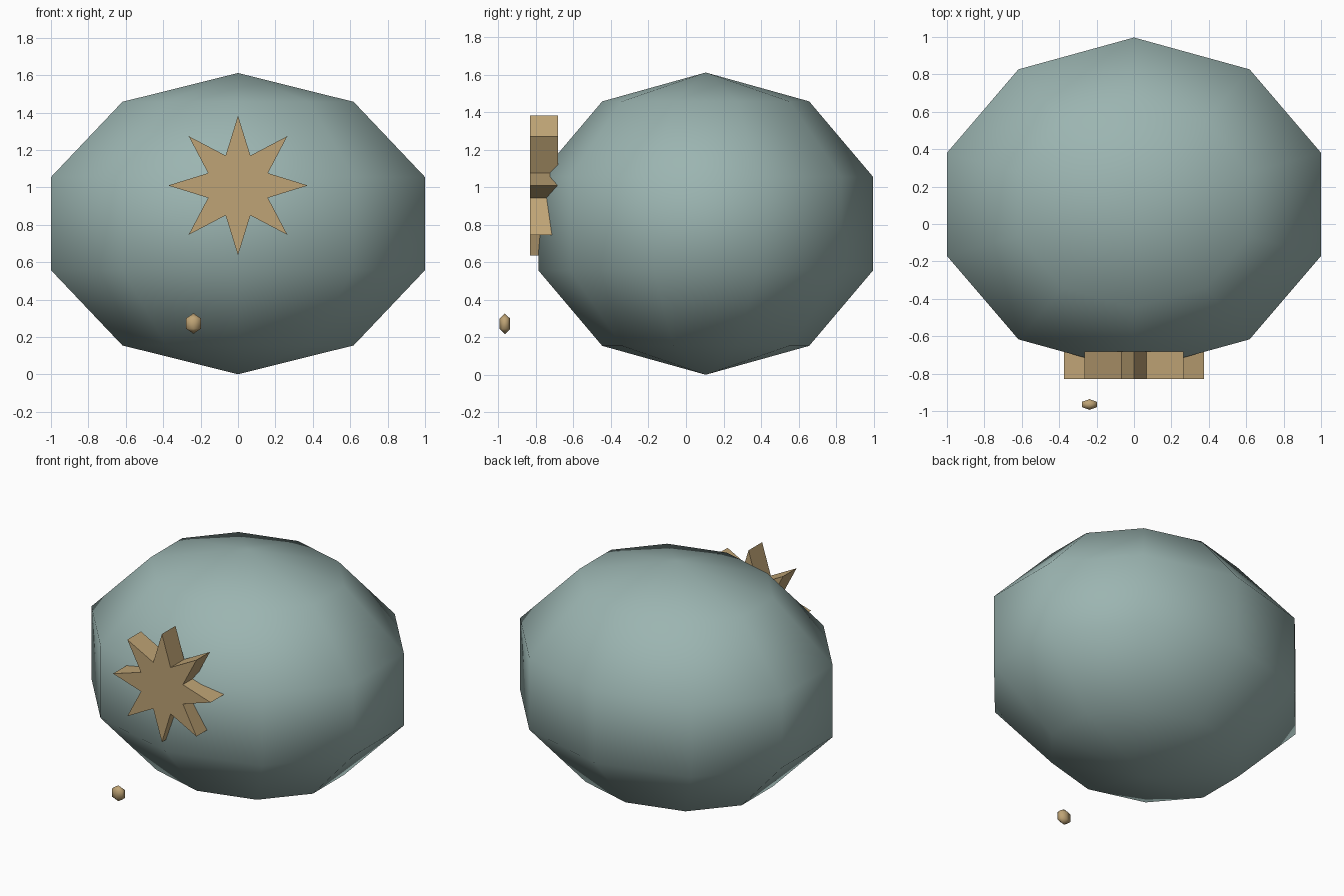
import bpy, bmesh, math
from mathutils import Matrix, Vector

if "Cube" in bpy.data.objects:
    bpy.data.objects.remove(bpy.data.objects["Cube"])


def material(name, rgb):
    m = bpy.data.materials.new(name)
    m.diffuse_color = (*rgb, 1)
    m.use_nodes = True
    m.node_tree.nodes["Principled BSDF"].inputs["Base Color"].default_value = m.diffuse_color
    return m


def add_object(name, bm, mat, smooth):
    bmesh.ops.recalc_face_normals(bm, faces=bm.faces)
    for f in bm.faces:
        f.smooth = smooth
    me = bpy.data.meshes.new(name)
    bm.to_mesh(me)
    bm.free()
    me.materials.append(mat)
    ob = bpy.data.objects.new(name, me)
    bpy.context.collection.objects.link(ob)
    return ob


def ellipsoid(name, segments, rings, centre, radii, mat):
    # turned so that one column of vertices faces the front
    bm = bmesh.new()
    bmesh.ops.create_uvsphere(bm, u_segments=segments, v_segments=rings, radius=1)
    nearest = min(abs(v.co.x) for v in bm.verts if abs(v.co.z) < 0.95)
    if nearest > 0.01:
        bm.transform(Matrix.Rotation(math.pi / 2, 4, 'Z'))
    bm.transform(Matrix.Translation(centre) @ Matrix.Diagonal((*radii, 1)))
    return add_object(name, bm, mat, True)


def star(name, points, outer, inner, centre, y_front, y_back, mat):
    bm = bmesh.new()
    ring = []
    for i in range(points * 2):
        a, r = math.pi * i / points, inner if i % 2 else outer
        ring.append(bm.verts.new((centre[0] + r * math.sin(a), y_front,
                                  centre[1] + r * math.cos(a))))
    face = bm.faces.new(ring)
    out = bmesh.ops.extrude_face_region(bm, geom=[face], use_keep_orig=True)
    moved = [g for g in out["geom"] if isinstance(g, bmesh.types.BMVert)]
    bmesh.ops.translate(bm, verts=moved, vec=Vector((0, y_back - y_front, 0)))
    return add_object(name, bm, mat, False)


teal = material("grey teal", (0.33, 0.46, 0.44))
tan = material("warm tan", (0.52, 0.37, 0.18))

# Rounded body
ellipsoid("body", 10, 5, (0, 0.105, 0.806), (1.1056, 0.938, 0.805), teal)
# Eight-pointed star on the front
star("star", 8, 0.373, 0.173, (0, 1.01), -0.83, -0.682, tan)
# Small hanging bead
ellipsoid("bead", 6, 3, (-0.238, -0.965, 0.272), (0.053, 0.033, 0.055), tan)
